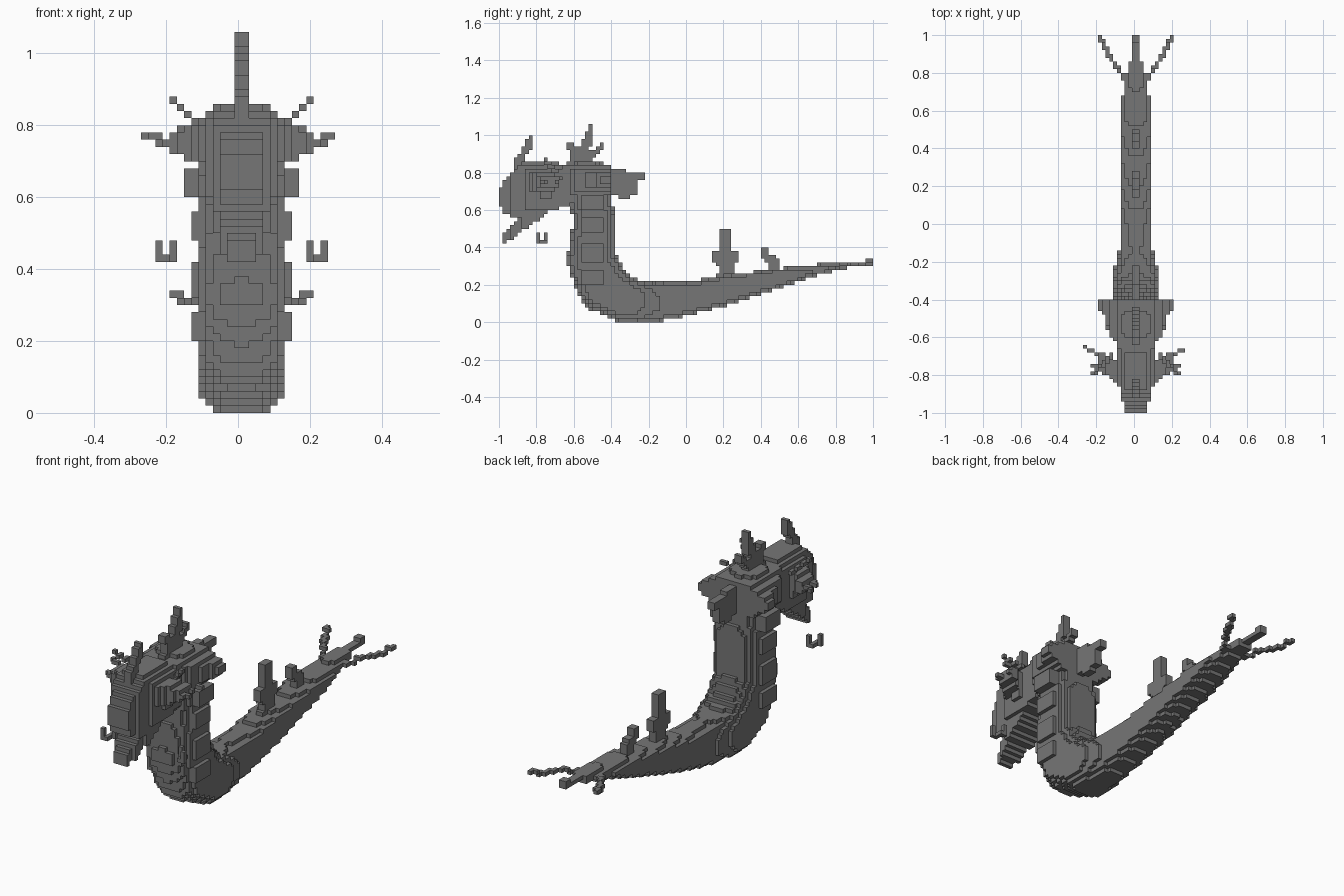
import bpy, bmesh, math
from mathutils import Vector

cube = bpy.data.objects.get("Cube")
if cube:
    bpy.data.objects.remove(cube)

V = 0.02          # block size
MID = 0.01        # symmetry plane of the body
parts, taken = {}, set()

grey = bpy.data.materials.new("stone_grey")
grey.use_nodes = True
grey.diffuse_color = (0.18, 0.18, 0.18, 1)
grey.node_tree.nodes["Principled BSDF"].inputs["Base Color"].default_value = grey.diffuse_color


def add(name, cells):
    new = set(cells) - taken
    taken.update(new)
    parts.setdefault(name, set()).update(new)


def inside(poly, u, v):
    hit = False
    for (a, b), (c, d) in zip(poly, poly[1:] + poly[:1]):
        if (b > v) != (d > v) and u < (c - a) * (v - b) / (d - b) + a:
            hit = not hit
    return hit


def fill(name, test, y0, y1, z0, z1, half):
    """Fill blocks whose centre passes test(distance from middle, y, z)."""
    n = round(half / V)
    add(name, [(i, j, k)
               for i in range(-n, n)
               for j in range(round(y0 / V), round(y1 / V))
               for k in range(round(z0 / V), round(z1 / V))
               if test(abs(i + .5) * V, (j + .5) * V, (k + .5) * V)])


def side_plate(name, poly, half):
    """Upright fin, outlined from the side."""
    fill(name, lambda x, y, z: x < half and inside(poly, y, z), -1, 1, 0, 1.1, half)


def strand(name, a, b, sides=(-1, 1)):
    """Thin chain of blocks, mirrored."""
    a, b = Vector(a), Vector(b)
    n = max(1, math.ceil((b - a).length / V * 1.3))
    for s in sides:
        cells = []
        for t in range(n + 1):
            p = a.lerp(b, t / n)
            cells.append((math.floor(s * p.x / V), math.floor(p.y / V), math.floor(p.z / V)))
        add(name, cells)


def ramp(table, v):
    for (a, p), (b, q) in zip(table, table[1:]):
        if v <= b:
            return p + (q - p) * max(0, (v - a) / (b - a))
    return table[-1][1]


# Body: swept oval, (y, z, thickness, width) from neck to tail
path = [(-.53, .75, .12, .12), (-.49, .55, .11, .12), (-.505, .33, .13, .12),
        (-.44, .19, .14, .125), (-.33, .12, .12, .13), (-.17, .105, .105, .09),
        (0, .125, .09, .085), (.2, .17, .08, .085), (.4, .215, .06, .085),
        (.6, .26, .04, .08), (.72, .285, .026, .065), (.86, .305, .02, .04)]
sweep = []
for a, b in zip(path, path[1:]):
    for t in range(14):
        sweep.append([p + (q - p) * t / 14 for p, q in zip(a, b)])


def in_body(x, y, z):
    for cy, cz, r, w in sweep:
        d = math.hypot(y - cy, z - cz)
        if d < r and x < w and (x / w) ** 3 + (d / r) ** 3 < 1:
            return True
    return False


fill("body", in_body, -.7, .9, 0, .9, .14)

# Raised scales on the neck sides
for low, high, out in ((.2, .28, .14), (.32, .42, .14), (.48, .56, .14), (.6, .68, .16)):
    fill("neck_scales", lambda x, y, z: .1 < x < out and abs(y + .5) < .06,
         -.6, -.4, low, high, .16)

# Head: side outline with tapering width
head_side = [(-1, .63), (-1, .71), (-.95, .79), (-.9, .83), (-.85, .87), (-.7, .87),
             (-.65, .83), (-.55, .84), (-.55, .66), (-.64, .62), (-.74, .6), (-.82, .57),
             (-.9, .55), (-.97, .59)]
head_plan = [(-1, .05), (-.92, .08), (-.82, .1), (-.76, .12), (-.66, .1), (-.55, .1)]
head_rise = [(.54, .07), (.64, .1), (.7, .13), (.78, .13), (.87, .05)]
fill("head", lambda x, y, z: inside(head_side, y, z)
     and x < min(ramp(head_plan, y), ramp(head_rise, z)), -1, -.5, .5, .9, .14)

# Lower jaw hanging forward
jaw = [(-.98, .41), (-.98, .46), (-.93, .51), (-.89, .57), (-.72, .61), (-.8, .54), (-.87, .49)]
jaw_width = [(-.98, .04), (-.88, .07), (-.75, .08)]
fill("lower_jaw", lambda x, y, z: inside(jaw, y, z) and x < ramp(jaw_width, y),
     -1, -.7, .4, .64, .1)

# Nose horn, head crest and neck fin on the middle plane
side_plate("nose_horn", [(-.93, .8), (-.91, .88), (-.87, .93), (-.85, .98), (-.82, 1.0),
                         (-.82, .94), (-.85, .9), (-.85, .84)], .02)
side_plate("head_crest", [(-.64, .82), (-.62, .91), (-.66, .97), (-.63, .97), (-.58, .93),
                          (-.53, 1.02), (-.52, 1.06), (-.5, 1.06), (-.5, .98), (-.52, .91),
                          (-.44, .96), (-.44, .93), (-.49, .87), (-.42, .84), (-.42, .8)], .02)
side_plate("neck_fin", [(-.42, .76), (-.38, .83), (-.34, .83), (-.32, .8), (-.22, .81),
                        (-.22, .77), (-.27, .76), (-.26, .68), (-.33, .66), (-.39, .68),
                        (-.42, .64)], .02)

# Swept-back mane around the neck top
mane = [(0, -.4), (.2, -.4), (.2, -.44), (.16, -.5), (.13, -.6), (.09, -.66), (0, -.66)]
fill("mane", lambda x, y, z: inside(mane, x, y) and abs(z - .76) < .025 + (.2 - x) * .5,
     -.7, -.4, .6, .85, .2)

# Cheek fins and whiskers
cheek = [(.05, -.9), (.12, -.83), (.2, -.77), (.2, -.69), (.16, -.68), (.14, -.72), (.06, -.7)]
fill("cheek_fins", lambda x, y, z: inside(cheek, x, y)
     and abs(z - .75) < .03 + (.2 - x) * .25, -.9, -.66, .66, .84, .2)
strand("whiskers", (.19, -.7, .75), (.25, -.66, .77))
strand("whiskers", (.27, -.65, .77), (.27, -.65, .77), (-1,))
strand("whiskers", (.19, -.77, .75), (.23, -.74, .75))
strand("whiskers", (.13, -.7, .81), (.19, -.76, .87))

# Loose curled whisker ends
curl = [(.23, -.79, .47), (.23, -.79, .43), (.19, -.75, .43), (.19, -.75, .47)]
for a, b in zip(curl, curl[1:]):
    strand("whisker_curls", a, b)

# Back spines
side_plate("front_spine", [(.16, .2), (.18, .3), (.13, .32), (.14, .38), (.18, .38), (.19, .5),
                           (.23, .5), (.24, .38), (.28, .37), (.28, .33), (.25, .3), (.26, .2)], .02)
side_plate("rear_spine", [(.42, .24), (.44, .3), (.41, .34), (.41, .4), (.44, .4), (.44, .36),
                          (.47, .36), (.48, .34), (.51, .34), (.51, .28), (.5, .24)], .02)

# Tail tip and its two side prongs
fill("tail_tip", lambda x, y, z: abs(z - .3 - (y - .8) * .1) < .014, .8, 1, .26, .34, .02)
add("tail_tip", [(i, 49, 16) for i in (-1, 0)])
strand("tail_prongs", (.04, .73, .29), (.15, .91, .31))
strand("tail_prongs", (.15, .91, .31), (.19, .99, .33))

# Turn each set of blocks into a mesh of its outer faces
for name, cells in parts.items():
    bm, corner = bmesh.new(), {}
    for cell in cells:
        for ax in range(3):
            for step in (0, 1):
                near = list(cell)
                near[ax] += 2 * step - 1
                if tuple(near) in taken:
                    continue
                ring = []
                for du, dv in ((0, 0), (1, 0), (1, 1), (0, 1)):
                    p = list(cell)
                    p[ax] += step
                    p[(ax + 1) % 3] += du
                    p[(ax + 2) % 3] += dv
                    p = tuple(p)
                    if p not in corner:
                        corner[p] = bm.verts.new((p[0] * V + MID, p[1] * V, p[2] * V))
                    ring.append(corner[p])
                bm.faces.new(ring if step else ring[::-1])
    mesh = bpy.data.meshes.new(name)
    bm.to_mesh(mesh)
    bm.free()
    mesh.materials.append(grey)
    bpy.context.collection.objects.link(bpy.data.objects.new(name, mesh))
